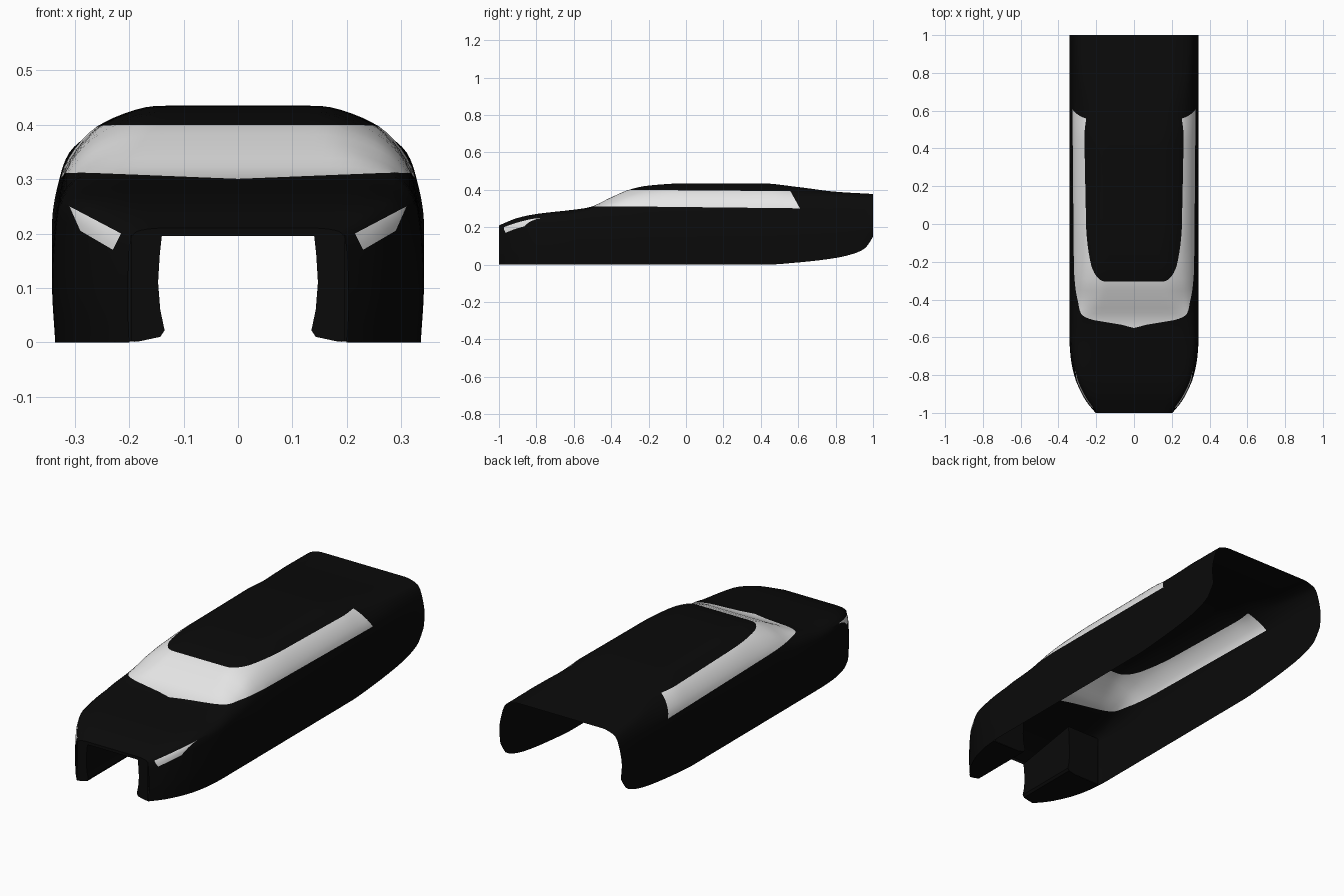
import bpy, bmesh, math
from mathutils import Vector

cube = bpy.data.objects.get("Cube")
if cube:
    bpy.data.objects.remove(cube, do_unlink=True)


def material(name, value):
    mat = bpy.data.materials.new(name)
    mat.use_nodes = True
    color = (value, value, value, 1)
    mat.diffuse_color = color
    bsdf = next(n for n in mat.node_tree.nodes if n.type == "BSDF_PRINCIPLED")
    bsdf.inputs["Base Color"].default_value = color
    bsdf.inputs["Roughness"].default_value = 0.6
    return mat


BLACK = material("body black", 0.003)
WHITE = material("glass white", 0.8)


def smooth_curve(keys, t):
    """Monotone cubic through (position, value) keys."""
    slopes = [(b[1] - a[1]) / (b[0] - a[0]) for a, b in zip(keys, keys[1:])]

    def tangent(i):
        if i == 0 or i == len(keys) - 1:
            return slopes[0 if i == 0 else -1]
        a, b = slopes[i - 1], slopes[i]
        return 2 * a * b / (a + b) if a * b > 0 else 0.0

    i = 0
    while i < len(slopes) - 1 and t > keys[i + 1][0]:
        i += 1
    (t0, v0), (t1, v1) = keys[i], keys[i + 1]
    h = t1 - t0
    s = min(max((t - t0) / h, 0), 1)
    return (v0 * (2*s**3 - 3*s*s + 1) + v1 * (3*s*s - 2*s**3)
            + h * (tangent(i) * (s**3 - 2*s*s + s) + tangent(i + 1) * (s**3 - s*s)))


# Lengthwise curves of the shell: (y, value)
ROOF = [(-1, .21), (-.9, .25), (-.8, .271), (-.6, .294), (-.52, .306), (-.4, .36), (-.3, .402),
        (-.2, .423), (0, .435), (.4, .435), (.6, .415), (.8, .39), (1, .378)]
FLAT = [(-1, .14), (-.8, .22), (-.55, .21), (-.3, .15), (.4, .14), (.7, .19), (1, .23)]
SHOULDER_X = [(-1, .188), (-.9, .25), (-.8, .287), (-.6, .3), (-.4, .27), (-.2, .25),
              (.5, .255), (.8, .287), (1, .302)]
SHOULDER_Z = [(-1, .203), (-.9, .241), (-.8, .262), (-.6, .282), (-.5, .305), (-.4, .332),
              (-.3, .37), (-.2, .389), (0, .4), (.45, .4), (.6, .386), (1, .358)]
BELT_X = [(-1, .2), (-.95, .24), (-.9, .272), (-.8, .311), (-.6, .33), (-.3, .322), (1, .326)]
BELT_Z = [(-1, .17), (-.8, .235), (-.5, .262), (-.2, .3), (1, .31)]
WIDTH = [(-1, .203), (-.95, .245), (-.9, .276), (-.8, .317), (-.7, .336), (-.6, .342), (1, .342)]
BOTTOM = [(-1, 0), (.42, 0), (.6, .012), (.8, .036), (.9, .06), (.96, .09), (1, .15)]


def section(y, count=36):
    """Half cross-section from the roof centre to the lower edge."""
    top, flat, sx, sz, bx, bz, w, low = [smooth_curve(c, y) for c in (
        ROOF, FLAT, SHOULDER_X, SHOULDER_Z, BELT_X, BELT_Z, WIDTH, BOTTOM)]
    pts = [(0, top), (flat, top), (sx, sz), (bx, bz),
           (w, low + .42 * (bz - low)), (w * .983, low)]
    dist = [0]
    for a, b in zip(pts, pts[1:]):
        dist.append(dist[-1] + math.dist(a, b))
    xs = [(d, p[0]) for d, p in zip(dist, pts)]
    zs = [(d, p[1]) for d, p in zip(dist, pts)]
    steps = [dist[-1] * i / count for i in range(count + 1)]
    return [(smooth_curve(xs, d), y, smooth_curve(zs, d)) for d in steps]


def add_sheet(bm, rows):
    grid = [[bm.verts.new(p) for p in row] for row in rows]
    for r0, r1 in zip(grid, grid[1:]):
        for i in range(len(r0) - 1):
            bm.faces.new((r0[i], r0[i + 1], r1[i + 1], r1[i]))


def cut(bm, point, normal, region=lambda c: True):
    faces = [f for f in bm.faces if region(f.calc_center_median())]
    edges = {e for f in faces for e in f.edges}
    verts = {v for f in faces for v in f.verts}
    bmesh.ops.bisect_plane(bm, geom=faces + list(edges) + list(verts), dist=1e-6,
                           plane_co=Vector(point), plane_no=Vector(normal).normalized())


def finish(bm, name):
    mesh = bpy.data.meshes.new(name)
    bm.to_mesh(mesh)
    bm.free()
    mesh.materials.append(BLACK)
    mesh.materials.append(WHITE)
    ob = bpy.data.objects.new(name, mesh)
    bpy.context.collection.objects.link(ob)
    mod = ob.modifiers.new("Mirror", "MIRROR")
    mod.use_clip = True
    bpy.ops.object.select_all(action="DESELECT")
    ob.select_set(True)
    bpy.context.view_layer.objects.active = ob
    bpy.ops.object.shade_smooth_by_angle(angle=math.radians(35))
    return ob


# Body shell, with closer stations towards both ends
bm = bmesh.new()
N = 72
stations = [0.7 * t + 0.3 * math.sin(t * math.pi / 2) for t in (2 * i / N - 1 for i in range(N + 1))]
add_sheet(bm, [section(y) for y in stations])
bmesh.ops.recalc_face_normals(bm, faces=bm.faces)
if sum(f.normal.z * f.calc_area() for f in bm.faces) < 0:
    bmesh.ops.reverse_faces(bm, faces=bm.faces)

# Wraparound window band: lower edge, upper edge and slanted rear end
window_planes = [((0, -.5, .3), (-.043, .0115, 1)),
                 ((0, -.3, .4), (0, -.008, -1)),
                 ((0, .56, .39), (0, -.09, -.05))]
for point, normal in window_planes:
    cut(bm, point, normal, lambda c: c.y > -.65)

# Headlight outline as seen from the front
lamp = [(.215, .2), (.31, .25), (.29, .205), (.23, .17)]
lamp_planes = []
for (x0, z0), (x1, z1) in zip(lamp, lamp[1:] + lamp[:1]):
    lamp_planes.append(((x0, 0, z0), (z1 - z0, 0, x0 - x1)))
for point, normal in lamp_planes:
    cut(bm, point, normal, lambda c: c.y < -.72 and c.z > .14)


def inside(c, planes):
    return all((c - Vector(p)).dot(Vector(n)) > 0 for p, n in planes)


for f in bm.faces:
    c = f.calc_center_median()
    in_window = c.y > -.6 and inside(c, window_planes)
    in_lamp = c.y < -.7 and inside(c, lamp_planes)
    f.material_index = 1 if in_window or in_lamp else 0
finish(bm, "body_shell")

# Boxed front fenders: inner wall curling into a floor, closed at both ends
BACK = -.66


def inner_profile(y):
    t = (y + 1) / (BACK + 1)
    top = .197 + .06 * t
    wall = [(.14, top), (.144, .16), (.147, .11), (.143, .06), (.135, .022), (.143, .01), (.18, .002)]
    return [(x, y, z) for x, z in wall]


bm = bmesh.new()
rows = []
for i in range(11):
    y = -1 + (BACK + 1) * i / 10
    edge = section(y)[-1]
    rows.append(inner_profile(y) + [edge])
add_sheet(bm, rows)
for y in (-1, BACK):
    outer = smooth_curve(BELT_X, y) - .003
    add_sheet(bm, [inner_profile(y), [(outer, y, z) for _, _, z in inner_profile(y)]])
finish(bm, "front_fender_lining")

# Thin lip under the front edge of the hood
bm = bmesh.new()
edge = [p for p in section(-1) if p[2] > .197]
add_sheet(bm, [edge, [(x, y, .195) for x, y, _ in edge]])
finish(bm, "hood_lip")
